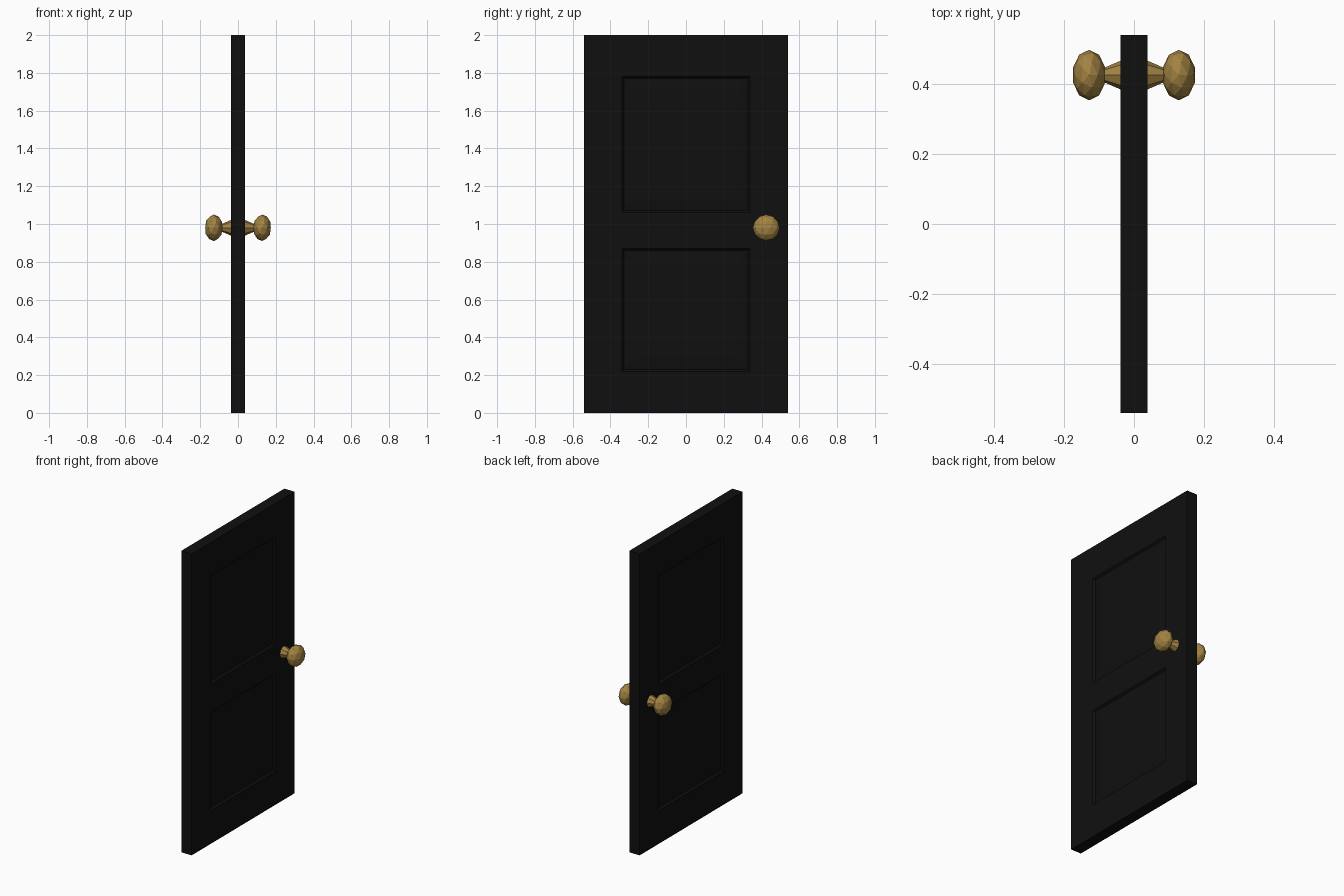
import bpy, bmesh
from math import radians
from mathutils import Matrix, Vector

if "Cube" in bpy.data.objects:
    bpy.data.objects.remove(bpy.data.objects["Cube"])


def material(name, rgb):
    m = bpy.data.materials.new(name)
    m.diffuse_color = (*rgb, 1)
    m.use_nodes = True
    m.node_tree.nodes["Principled BSDF"].inputs["Base Color"].default_value = m.diffuse_color
    return m


def finish(bm, name, mat):
    bmesh.ops.recalc_face_normals(bm, faces=bm.faces)
    me = bpy.data.meshes.new(name)
    bm.to_mesh(me)
    bm.free()
    ob = bpy.data.objects.new(name, me)
    me.materials.append(mat)
    bpy.context.collection.objects.link(ob)
    return ob


black = material("black_paint", (0.005, 0.005, 0.005))
brass = material("brass", (0.36, 0.225, 0.055))

# Door slab: grid of cells on both faces, two cells per face become panels
T = 0.038
ys = [-0.54, -0.34, 0.34, 0.54]
zs = [0, 0.22, 0.87, 1.06, 1.78, 2]
bm = bmesh.new()
panels = []
for s in (-1, 1):
    grid = [[bm.verts.new((s * T, y, z)) for z in zs] for y in ys]
    for i in range(len(ys) - 1):
        for j in range(len(zs) - 1):
            f = bm.faces.new((grid[i][j], grid[i + 1][j],
                              grid[i + 1][j + 1], grid[i][j + 1]))
            if i == 1 and j in (1, 3):
                panels.append(f)
# Slab edges join the two faces
half = len(ys) * len(zs)
bm.verts.ensure_lookup_table()
for e in [e for e in bm.edges if e.is_boundary and e.verts[0].index < half
          and e.verts[0].co.x < 0]:
    a, b = e.verts
    mate = {(round(v.co.y, 3), round(v.co.z, 3)): v for v in bm.verts if v.co.x > 0}
    c, d = (mate[(round(v.co.y, 3), round(v.co.z, 3))] for v in (b, a))
    bm.faces.new((a, b, c, d))
bmesh.ops.recalc_face_normals(bm, faces=bm.faces)
# Recessed moulding with a raised field inside each panel
for thickness, depth in ((0.015, -0.012), (0.08, 0.008)):
    bmesh.ops.inset_individual(bm, faces=panels, thickness=thickness, depth=depth)
finish(bm, "door", black)

# Faceted knob and tapered neck on each side
for s, side in ((-1, "left"), (1, "right")):
    bm = bmesh.new()
    bmesh.ops.create_icosphere(
        bm, subdivisions=2, radius=1,
        matrix=Matrix.Translation((s * 0.128, 0.425, 0.98))
        @ Matrix.Diagonal((0.048, 0.072, 0.07, 1)))
    finish(bm, side + "_knob", brass)

    bm = bmesh.new()
    bmesh.ops.create_cone(
        bm, cap_ends=True, segments=8, radius1=0.042, radius2=0.016, depth=0.06,
        matrix=Matrix.Translation((s * 0.066, 0.425, 0.98))
        @ Matrix.Rotation(s * radians(90), 4, 'Y'))
    finish(bm, side + "_neck", brass)
